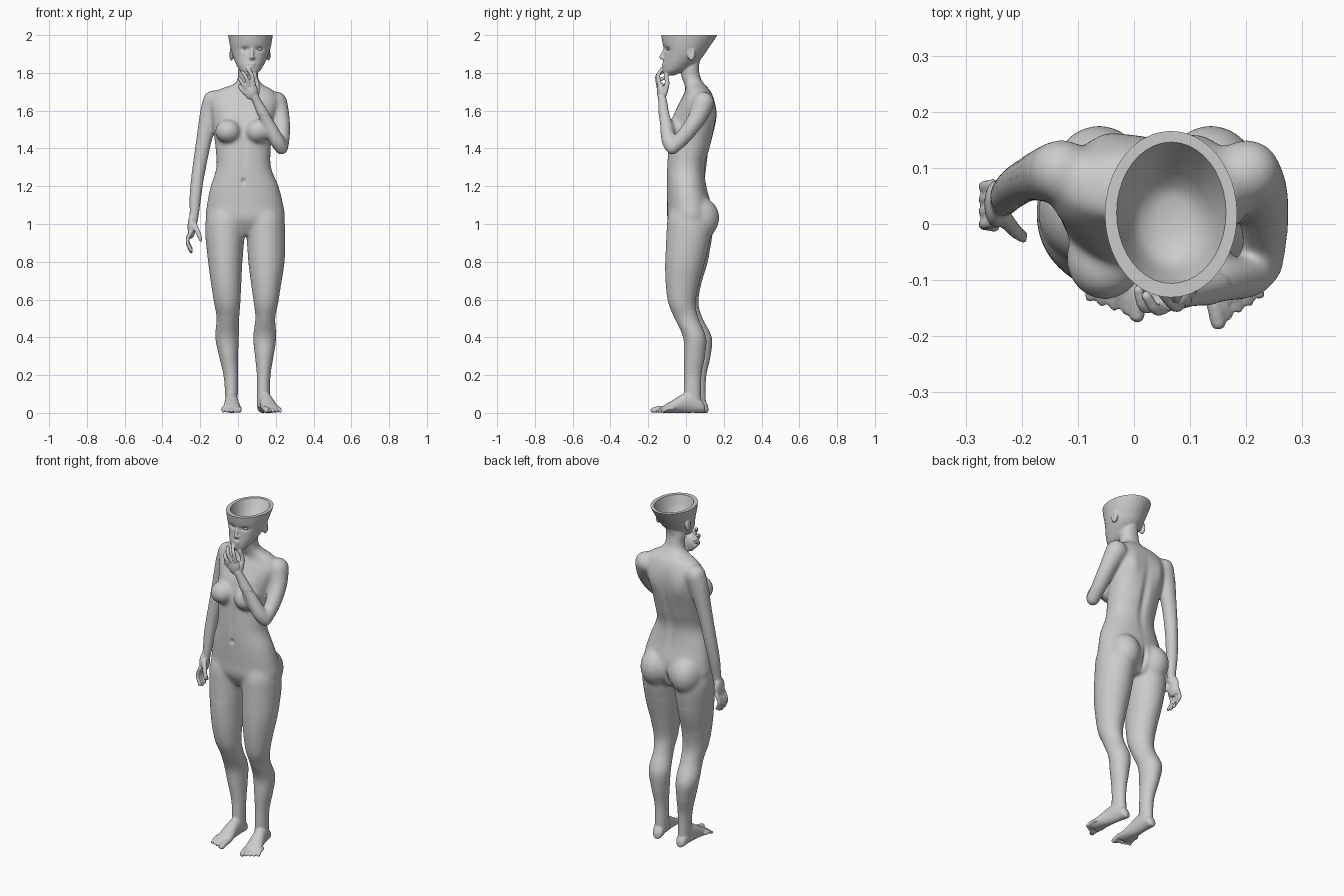
import bpy, bmesh
from math import sin, cos, pi, exp, radians
from mathutils import Vector, Matrix

bm = bmesh.new()


def spline(keys, steps=6):
    """Smooth Catmull-Rom interpolation through tuples of numbers."""
    out = []
    for i in range(len(keys) - 1):
        a, b, c, d = (keys[max(i - 1, 0)], keys[i], keys[i + 1], keys[min(i + 2, len(keys) - 1)])
        for s in range(steps):
            t = s / steps
            out.append(tuple(0.5 * (2*q + (r - p)*t + (2*p - 5*q + 4*r - s_)*t*t + (3*q - p - 3*r + s_)*t**3)
                             for p, q, r, s_ in zip(a, b, c, d)))
    return out + [keys[-1]]


def skin(target, rings):
    """Closed skin over a list of point rings."""
    vs = [[target.verts.new(p) for p in ring] for ring in rings]
    n = len(vs[0])
    for a, b in zip(vs, vs[1:]):
        for i in range(n):
            target.faces.new((a[i], a[(i + 1) % n], b[(i + 1) % n], b[i]))
    target.faces.new(vs[0][::-1])
    target.faces.new(vs[-1])


def loft(target, keys, power=1.0, n=40, smooth=True):
    """Level oval sections given as x min, x max, y min, y max, z."""
    rings = []
    for x0, x1, y0, y1, z in (spline(keys) if smooth else keys):
        ring = []
        for i in range(n):
            c, s = cos(2*pi*i/n), sin(2*pi*i/n)
            c = abs(c)**power * (1 if c > 0 else -1)
            s = abs(s)**power * (1 if s > 0 else -1)
            ring.append(((x0 + x1)/2 + c*(x1 - x0)/2, (y0 + y1)/2 + s*(y1 - y0)/2, z))
        rings.append(ring)
    skin(target, rings)


def blob(center, radii):
    m = Matrix.Translation(center) @ Matrix.Diagonal((*radii, 1))
    bmesh.ops.create_uvsphere(bm, u_segments=24, v_segments=16, radius=1, matrix=m)


def tube(keys, n=20):
    """Round-ended limb through x, y, z, radius."""
    pts, rings = spline(keys), []
    for i, p in enumerate(pts):
        t = (Vector(pts[min(i + 1, len(pts) - 1)][:3]) - Vector(pts[max(i - 1, 0)][:3])).normalized()
        u = t.cross(Vector((0.3, 0.9, 0.1))).normalized()
        w = t.cross(u)
        rings.append([Vector(p[:3]) + p[3]*(u*cos(2*pi*k/n) + w*sin(2*pi*k/n)) for k in range(n)])
    skin(bm, rings)
    for p in (pts[0], pts[-1]):
        blob(p[:3], (p[3],)*3)


def foot(heel, toe, inner):
    """Foot from heel to toe; inner = +1 if the big toe lies towards +x."""
    heel, toe = Vector((*heel, 0)), Vector((*toe, 0))
    side = Vector((-(toe - heel).y, (toe - heel).x, 0)).normalized() * inner
    rings = []
    for t, w, h in spline([(0, .014, .035), (.06, .029, .065), (.25, .034, .11), (.42, .037, .10),
                           (.62, .045, .065), (.74, .048, .045), (.81, .044, .03)]):
        c = heel.lerp(toe, t) + Vector((0, 0, h/2))
        rings.append([c + side*w*cos(a) + Vector((0, 0, h/2*sin(a))) for a in (2*pi*k/24 for k in range(24))])
    skin(bm, rings)
    for i in range(5):
        r = .014 if i == 0 else .0088
        off = side * (.036 if i == 0 else .0325 - .0215*i + .006)
        a, b = heel.lerp(toe, .72 - .02*i) + off, heel.lerp(toe, .955 - .028*i) + off
        tube([(a.x, a.y, .024, r), ((a.x + b.x)/2, (a.y + b.y)/2, .023, r), (b.x, b.y, r, r)])


# torso and neck
loft(bm, [(-.08, .155, -.05, .10, .94), (-.165, .242, -.096, .142, 1.02), (-.165, .24, -.10, .134, 1.10),
          (-.145, .215, -.102, .109, 1.20), (-.115, .175, -.101, .100, 1.30), (-.119, .174, -.094, .127, 1.40),
          (-.132, .182, -.082, .150, 1.50), (-.14, .20, -.062, .158, 1.58), (-.15, .215, -.032, .152, 1.65),
          (-.115, .19, -.005, .130, 1.705), (-.025, .13, -.010, .098, 1.74), (-.001, .107, -.022, .077, 1.775),
          (.002, .107, -.03, .068, 1.83), (.02, .10, -.03, .08, 1.88)], .92)

# chest and buttocks
for x in (-.052, .104):
    blob((x, -.062, 1.490), (.070, .074, .064))
for x in (-.062, .137):
    blob((x, .072, 1.032), (.090, .105, .112))

# legs
loft(bm, [(-.12, .02, -.06, .08, 1.13), (-.166, .036, -.096, .125, 1.04), (-.174, .036, -.104, .140, .95),
          (-.158, .023, -.110, .115, .80), (-.142, .017, -.105, .08, .68), (-.126, .012, -.086, .066, .58),
          (-.113, .006, -.05, .088, .50), (-.12, .004, -.004, .136, .40), (-.10, 0, .008, .13, .30),
          (-.077, 0, .018, .108, .20), (-.068, -.001, .015, .104, .10), (-.066, -.004, .01, .108, .03)])
loft(bm, [(.06, .20, -.06, .08, 1.13), (.044, .242, -.096, .12, 1.04), (.044, .251, -.104, .134, .95),
          (.055, .246, -.110, .10, .80), (.07, .228, -.107, .068, .68), (.084, .212, -.093, .05, .58),
          (.092, .197, -.06, .066, .50), (.081, .202, -.015, .106, .40), (.09, .188, -.012, .10, .30),
          (.10, .172, -.010, .082, .20), (.10, .17, -.012, .080, .10), (.10, .168, -.02, .085, .03)])
foot((-.036, .118), (-.030, -.176), 1)
foot((.126, .100), (.188, -.180), -1)

# hanging arm and hand
tube([(-.130, .094, 1.652, .057), (-.150, .090, 1.58, .052), (-.178, .082, 1.45, .042), (-.196, .075, 1.35, .038),
      (-.212, .065, 1.25, .035), (-.225, .052, 1.15, .031), (-.231, .040, 1.06, .025), (-.238, .036, 1.01, .023)])
blob((-.246, .036, .985), (.021, .042, .062))
for i in range(4):
    y, drop = .002 + .0225*i, (.006, 0, .004, .018)[i]
    tube([(-.252, y, .955, .011), (-.268, y - .003, .905 + drop/2, .0098), (-.248, y - .008, .853 + drop, .009)])
tube([(-.232, .012, 1.0, .015), (-.212, -.012, .955, .0125), (-.196, -.024, .915, .0105)])

# raised arm and hand at the chin
tube([(.203, .092, 1.643, .059), (.226, .058, 1.56, .049), (.233, -.01, 1.465, .043), (.230, -.072, 1.404, .037)])
tube([(.230, -.072, 1.402, .037), (.205, -.092, 1.445, .040), (.155, -.106, 1.54, .034), (.107, -.121, 1.635, .025),
      (.090, -.128, 1.67, .022)])
blob((.068, -.134, 1.705), (.036, .021, .048))
for base, mid, tip in (((.082, -.142, 1.742), (.072, -.146, 1.79), (.052, -.125, 1.822)),
                       ((.058, -.146, 1.737), (.040, -.153, 1.782), (.022, -.128, 1.804)),
                       ((.040, -.143, 1.720), (.018, -.148, 1.755), (.008, -.118, 1.772)),
                       ((.036, -.136, 1.694), (.014, -.138, 1.720), (.014, -.105, 1.738))):
    tube([(*base, .012), (*mid, .0105), (*tip, .0095)])
tube([(.098, -.115, 1.69, .016), (.100, -.100, 1.745, .013), (.088, -.108, 1.79, .011)])

# flared open head
loft(bm, [(.034, .086, -.115, -.065, 1.786), (.012, .116, -.122, -.01, 1.81), (-.010, .138, -.123, .045, 1.845),
          (-.024, .155, -.118, .085, 1.88), (-.037, .169, -.116, .112, 1.92), (-.046, .178, -.125, .14, 1.96),
          (-.052, .184, -.131, .166, 2.0), (-.056, .186, -.134, .18, 2.04)])

# nose, lips and ears
tube([(.073, -.108, 1.935, .008), (.074, -.121, 1.905, .009), (.075, -.132, 1.883, .010)])
blob((.075, -.121, 1.878), (.017, .012, .009))
for z, w in ((1.846, .024), (1.834, .020)):
    blob((.068, -.117, z), (w, .011, .0065))
for x in (-.035, .162):
    blob((x, .028, 1.90), (.012, .022, .036))

# fuse all the parts into one skin
bmesh.ops.recalc_face_normals(bm, faces=bm.faces)
mesh = bpy.data.meshes.new("standing_figure")
bm.to_mesh(mesh)
bm.free()
figure = bpy.data.objects.new("standing_figure", mesh)
bpy.context.collection.objects.link(figure)
bpy.context.view_layer.objects.active = figure
figure.select_set(True)
fuse = figure.modifiers.new("fuse", 'REMESH')
fuse.mode, fuse.voxel_size = 'VOXEL', 0.005
bpy.ops.object.modifier_apply(modifier="fuse")

# melt the joints of the trunk strongly, the face, hands and feet only a little
trunk = figure.vertex_groups.new(name="trunk")
trunk.add([v.index for v in figure.data.vertices if .84 < v.co.z < 1.77 and v.co.x > -.19
           and not (v.co.z > 1.58 and v.co.y < -.075)], 1.0, 'REPLACE')
for name, group, count in (("melt", "trunk", 70), ("soften", "", 3)):
    mod = figure.modifiers.new(name, 'SMOOTH')
    mod.factor, mod.iterations, mod.vertex_group = 0.5, count, group
    bpy.ops.object.modifier_apply(modifier=name)

# sculpted swells and hollows: centre, reach, push
sculpt = [((-.058, .15, 1.57), (.045, .06, .08), (0, .014, 0)),      # shoulder blades
          ((.130, .15, 1.57), (.045, .06, .08), (0, .014, 0)),
          ((-.055, -.08, 1.57), (.05, .06, .05), (0, -.010, 0)),     # upper chest
          ((.105, -.08, 1.57), (.05, .06, .05), (0, -.010, 0)),
          ((.030, .13, 1.40), (.022, .06, .17), (0, -.013, 0)),      # spine
          ((.036, .16, 1.01), (.012, .06, .06), (0, -.020, 0)),      # cleft
          ((.030, -.10, 1.228), (.010, .03, .013), (0, .011, 0)),    # navel
          ((.030, -.09, 1.34), (.015, .04, .08), (0, .004, 0)),      # midline
          ((.050, -.02, 1.712), (.016, .03, .016), (0, .008, 0)),    # throat
          ((.038, -.11, 1.926), (.021, .04, .012), (0, .012, 0)),    # eye sockets
          ((.114, -.11, 1.926), (.021, .04, .012), (0, .012, 0)),
          ((-.050, .026, 1.905), (.007, .010, .018), (.008, 0, 0)),  # ears
          ((.177, .026, 1.905), (.007, .010, .018), (-.008, 0, 0))]
for v in figure.data.vertices:
    co = v.co.copy()
    for c, reach, push in sculpt:
        d = sum(((co[k] - c[k]) / reach[k])**2 for k in range(3))
        if d < 9:
            v.co += Vector(push) * exp(-d)

# cut the head flat and hollow out the bowl
cut = bmesh.new()
loft(cut, [(.045, .09, -.02, .05, 1.884), (.012, .120, -.058, .070, 1.895), (-.004, .137, -.078, .090, 1.92),
           (-.018, .152, -.091, .118, 1.957), (-.031, .164, -.106, .146, 2.0), (-.3, .4, -.4, .4, 2.0),
           (-.3, .4, -.4, .4, 2.2)], smooth=False)
bmesh.ops.recalc_face_normals(cut, faces=cut.faces)
cut_mesh = bpy.data.meshes.new("bowl_cutter")
cut.to_mesh(cut_mesh)
cut.free()
cutter = bpy.data.objects.new("bowl_cutter", cut_mesh)
cutter.hide_render = True
bpy.context.collection.objects.link(cutter)
hollow = figure.modifiers.new("hollow", 'BOOLEAN')
hollow.operation, hollow.object, hollow.solver = 'DIFFERENCE', cutter, 'EXACT'
bpy.ops.object.modifier_apply(modifier="hollow")
bpy.data.objects.remove(cutter)
bpy.ops.object.shade_smooth_by_angle(angle=radians(40))

# eyes
for name, x in (("eye_a", .038), ("eye_b", .114)):
    bpy.ops.mesh.primitive_uv_sphere_add(segments=20, ring_count=12, radius=1, location=(x, -.091, 1.925))
    eye = bpy.context.object
    eye.name, eye.scale = name, (.015, .011, .007)
    bpy.ops.object.shade_smooth()
